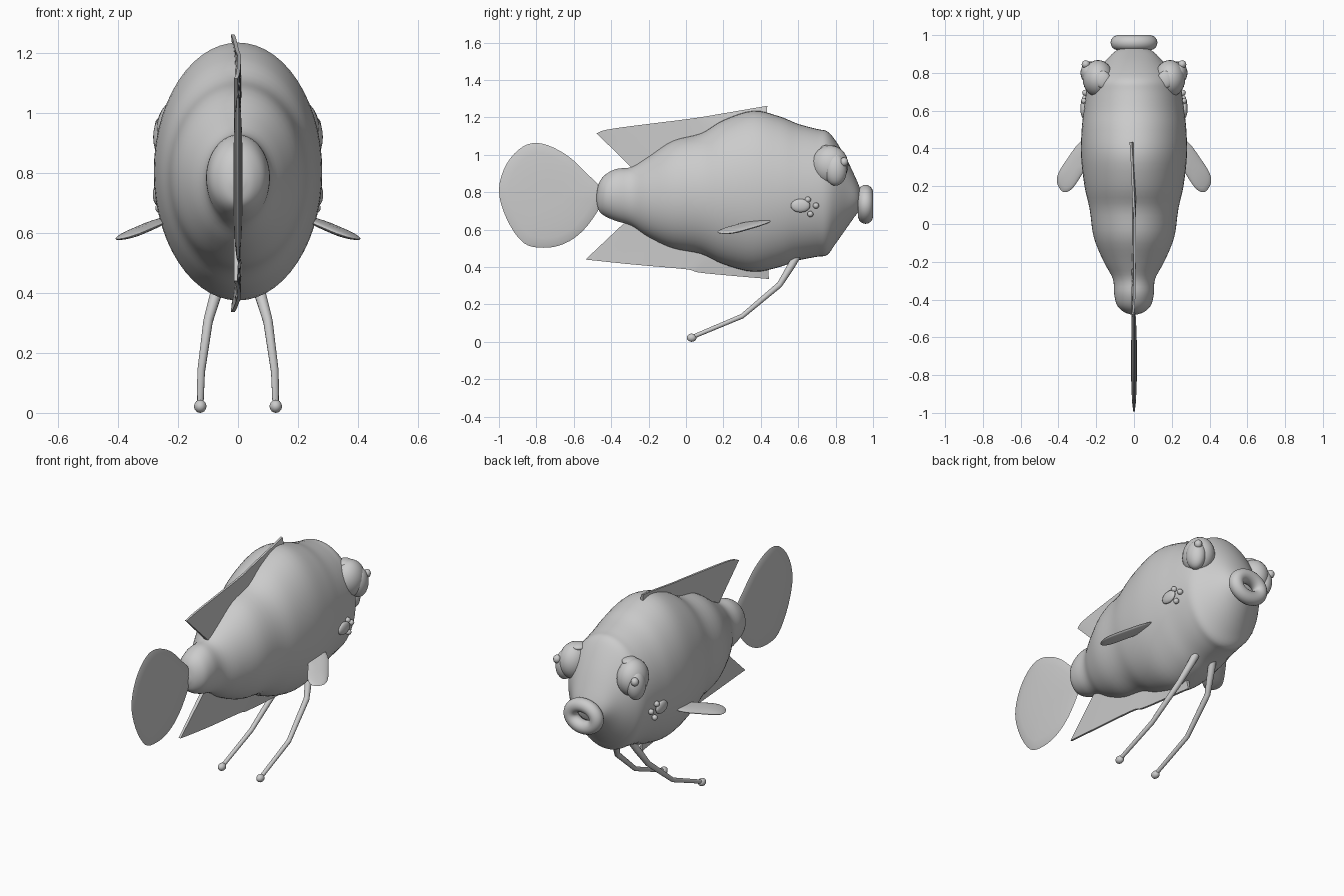
import bpy, bmesh, math
from mathutils import Vector

if "Cube" in bpy.data.objects:
    bpy.data.objects.remove(bpy.data.objects["Cube"])

grey = bpy.data.materials.new("pale grey")
grey.diffuse_color = (0.6, 0.6, 0.6, 1)
grey.use_nodes = True
grey.node_tree.nodes["Principled BSDF"].inputs["Base Color"].default_value = grey.diffuse_color


def finish(name, bm, angle=40):
    bmesh.ops.recalc_face_normals(bm, faces=bm.faces)
    me = bpy.data.meshes.new(name)
    bm.to_mesh(me)
    bm.free()
    ob = bpy.data.objects.new(name, me)
    bpy.context.collection.objects.link(ob)
    me.materials.append(grey)
    bpy.ops.object.select_all(action='DESELECT')
    ob.select_set(True)
    bpy.context.view_layer.objects.active = ob
    bpy.ops.object.shade_smooth_by_angle(angle=math.radians(angle))
    return ob


def spline(pts, steps, closed=False):
    """Catmull-Rom curve through points of any dimension."""
    n, out = len(pts), []
    get = (lambda i: pts[i % n]) if closed else (lambda i: pts[max(0, min(n - 1, i))])
    for i in range(n if closed else n - 1):
        for s in range(steps):
            t = s / steps
            out.append([0.5 * (2 * b + (c - a) * t + (2 * a - 5 * b + 4 * c - d) * t * t
                               + (3 * b - a - 3 * c + d) * t ** 3)
                        for a, b, c, d in zip(get(i - 1), get(i), get(i + 1), get(i + 2))])
    return out if closed else out + [list(pts[-1])]


def skin(bm, rings, closed=False):
    """Join vertex rings with quads, capping open ends."""
    n = len(rings[0])
    for i in range(len(rings) - (0 if closed else 1)):
        a, b = rings[i], rings[(i + 1) % len(rings)]
        for j in range(n):
            bm.faces.new((a[j], a[(j + 1) % n], b[(j + 1) % n], b[j]))
    if not closed:
        bm.faces.new(rings[0])
        bm.faces.new(rings[-1])


def ball(name, loc, size, seg=28):
    bm = bmesh.new()
    bmesh.ops.create_uvsphere(bm, u_segments=seg, v_segments=seg // 2, radius=1)
    for v in bm.verts:
        v.co = Vector(loc) + Vector([a * b for a, b in zip(v.co, size)])
    return finish(name, bm, 60)


def lens(name, outline, place, thick):
    """Thin fin, thickest in the middle; place(u, v, w) maps it into space."""
    cu = sum(p[0] for p in outline) / len(outline)
    cv = sum(p[1] for p in outline) / len(outline)
    bm = bmesh.new()
    levels = [math.pi * k / 10 for k in range(1, 10)]
    rings = [[bm.verts.new(place(cu + (u - cu) * math.sin(a), cv + (v - cv) * math.sin(a),
                                 thick * math.cos(a))) for u, v in outline] for a in levels]
    skin(bm, rings)
    return finish(name, bm, 60)


# body: y, half width, top, bottom
stations = [(-.478, .02, .79, .75), (-.465, .055, .85, .70), (-.43, .09, .895, .67),
            (-.37, .105, .925, .645), (-.29, .112, .935, .62), (-.20, .16, .99, .56),
            (-.07, .213, 1.075, .50), (.08, .235, 1.115, .47), (.20, .262, 1.185, .415),
            (.36, .28, 1.235, .375), (.50, .277, 1.205, .40), (.60, .266, 1.165, .435),
            (.70, .253, 1.138, .455), (.755, .24, 1.125, .465), (.80, .212, 1.075, .525),
            (.86, .155, .975, .61), (.91, .105, .87, .68), (.935, .06, .81, .705)]
bm = bmesh.new()
rings = []
for y, w, t, b in spline(stations, 4):
    rings.append([bm.verts.new((w * math.cos(a), y, (t + b) / 2 + (t - b) / 2 * math.sin(a)))
                  for a in [2 * math.pi * k / 56 for k in range(56)]])
skin(bm, rings)
finish("body", bm, 60)

# ring-shaped lips
bm = bmesh.new()
rings = []
for i in range(40):
    a = 2 * math.pi * i / 40
    ring = []
    for j in range(18):
        c = 2 * math.pi * j / 18
        r = .04 * math.cos(c)
        ring.append(bm.verts.new(((.084 + r) * math.cos(a), .96 + .04 * math.sin(c),
                                  .735 + (.064 + r) * math.sin(a))))
    rings.append(ring)
skin(bm, rings, closed=True)
finish("lips", bm, 60)

# tail fin
tail = [(-1, .81), (-.96, .95), (-.87, 1.045), (-.77, 1.06), (-.64, 1.0), (-.53, .90),
        (-.44, .80), (-.46, .72), (-.55, .595), (-.65, .525), (-.76, .503), (-.87, .53),
        (-.96, .66)]
lens("tail_fin", spline(tail, 4, True), lambda u, v, w: (w, u, v), .016)


# upper and lower fins: a slightly wavy sheet between a root line and an outer edge
def sheet(name, root, edge):
    bm = bmesh.new()
    r, e = spline(root, 6), spline(edge, 6)
    rings = []
    for i, (p, q) in enumerate(zip(r, e)):
        f = i / (len(r) - 1)
        bend = .008 * math.sin(math.pi * f) - .018 * f ** 3 - .008 * (1 - f) ** 2
        ring = []
        for s, k in ((-1, 0), (-1, .5), (-1, 1), (1, 1), (1, .5), (1, 0)):
            x = bend * (.3 + .7 * k) + s * (.011 - .005 * k)
            ring.append(bm.verts.new((x, p[0] + (q[0] - p[0]) * k, p[1] + (q[1] - p[1]) * k)))
        rings.append(ring)
    skin(bm, rings)
    return finish(name, bm, 35)


sheet("dorsal_fin", [(-.29, .93), (-.10, .98), (.08, 1.05), (.25, 1.15), (.43, 1.2)],
      [(-.478, 1.115), (-.39, 1.14), (0, 1.19), (.12, 1.208), (.435, 1.262)])
sheet("belly_fin", [(-.32, .645), (-.10, .58), (.08, .53), (.25, .47), (.44, .41)],
      [(-.537, .44), (-.30, .415), (0, .388), (.09, .368), (.443, .336)])

# paired parts
side_fin = [(.24, .45), (.29, .43), (.35, .35), (.40, .27), (.407, .215), (.375, .17),
            (.33, .185), (.28, .255), (.24, .33)]
whisker = [(.05, .61, .49, .022), (.07, .565, .41, .02), (.10, .50, .305, .016),
           (.123, .30, .137, .013), (.126, .03, .024, .011)]
spots = [(.268, .612, .728, .052, .036), (.264, .652, .76, .016, .016),
         (.258, .695, .728, .016, .016), (.26, .665, .683, .016, .016)]
for s, side in ((1, "right"), (-1, "left")):
    lens(side + "_side_fin", spline(side_fin, 4, True),
         lambda u, v, w: (s * u, v, .632 - .28 * (u - .25) + .10 * (v - .3) + w), .014)

    # eye with upper lid, pupil and bead
    ball(side + "_eye", (s * .19, .77, .945), (.082, .098, .105))
    ball(side + "_eyelid", (s * .165, .765, 1.035), (.04, .046, .018))
    ball(side + "_pupil", (s * .233, .80, .92), (.05, .06, .085))
    ball(side + "_eye_bead", (s * .255, .845, .962), (.022, .022, .024), 16)

    # cheek spots
    for k, (x, y, z, ry, rz) in enumerate(spots):
        ball(f"{side}_cheek_spot_{k}", (s * x, y, z), (.016, ry, rz), 20)

    # jointed tapering whisker ending in a bead
    bm = bmesh.new()
    rings = []
    for i, p in enumerate(whisker):
        a, b = whisker[max(i - 1, 0)], whisker[min(i + 1, len(whisker) - 1)]
        d = (Vector(b[:3]) - Vector(a[:3])).normalized()
        u = d.cross(Vector((1, 0, 0))).normalized()
        v = d.cross(u)
        rings.append([bm.verts.new(Vector(p[:3]) + p[3] * (math.cos(t) * u + math.sin(t) * v))
                      for t in [2 * math.pi * k / 14 for k in range(14)]])
    for ring in rings:
        for vert in ring:
            vert.co.x *= s
    skin(bm, rings)
    finish(side + "_whisker", bm, 60)
    ball(side + "_whisker_bead", (s * .126, .03, .022), (.021, .026, .022), 18)
